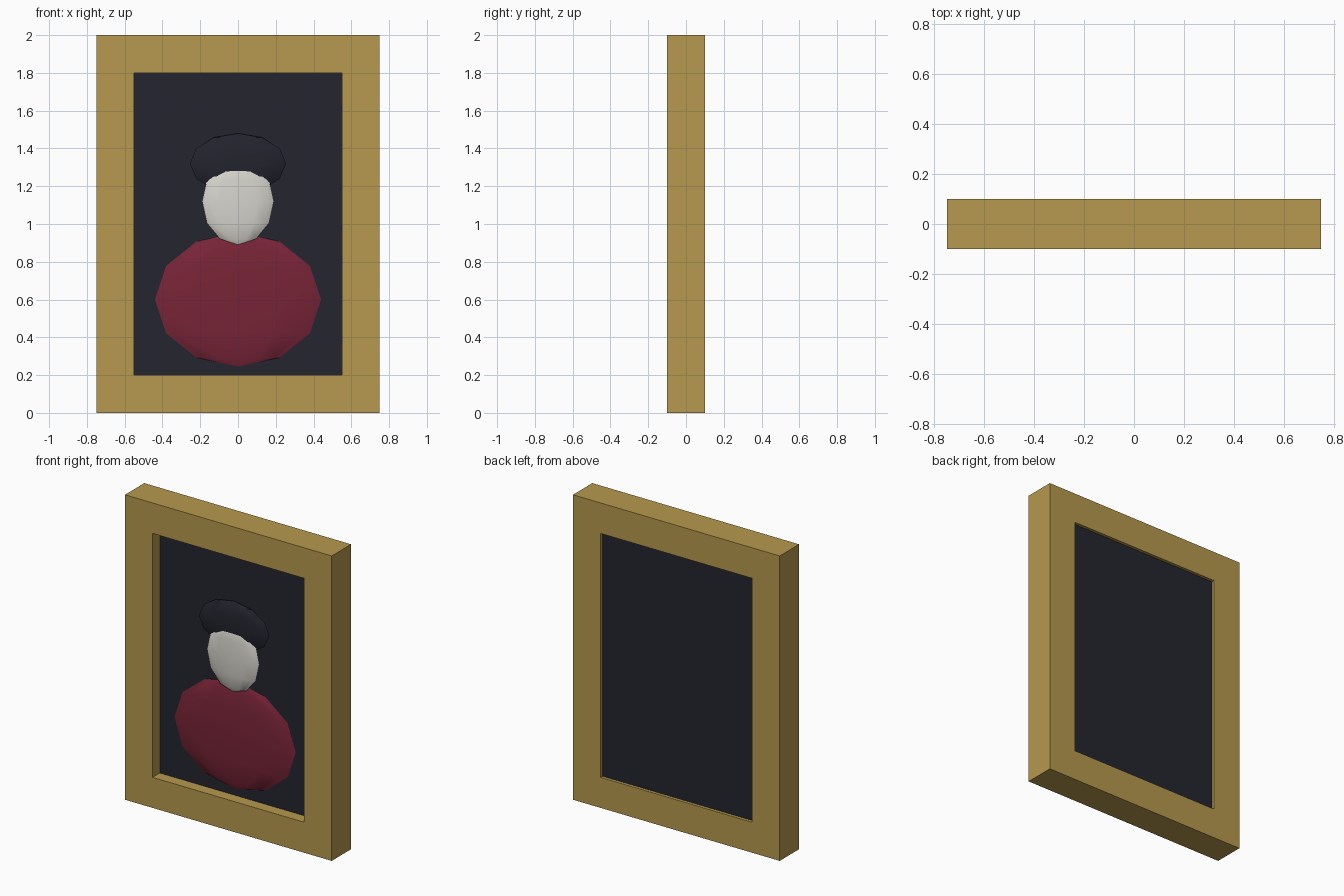
import bpy, bmesh, math

if "Cube" in bpy.data.objects:
    bpy.data.objects.remove(bpy.data.objects["Cube"])


def srgb(c):
    c /= 255
    return c / 12.92 if c <= 0.04045 else ((c + 0.055) / 1.055) ** 2.4


def material(name, r, g, b):
    m = bpy.data.materials.new(name)
    m.diffuse_color = (srgb(r), srgb(g), srgb(b), 1)
    m.use_nodes = True
    m.node_tree.nodes["Principled BSDF"].inputs["Base Color"].default_value = m.diffuse_color
    return m


gold = material("antique_gold", 183, 153, 78)
navy = material("dark_navy", 36, 37, 47)
black = material("hat_black", 34, 35, 45)
red = material("deep_red", 120, 36, 55)
pale = material("pale_skin", 215, 213, 205)


# Picture frame: rectangular ring with a full-depth opening
def rect(bm, hw, z0, z1, y):
    return [bm.verts.new((x, y, z)) for x, z in
            ((-hw, z0), (hw, z0), (hw, z1), (-hw, z1))]


bm = bmesh.new()
loops = [rect(bm, 0.75, 0, 2, -0.1), rect(bm, 0.55, 0.2, 1.8, -0.1),
         rect(bm, 0.55, 0.2, 1.8, 0.1), rect(bm, 0.75, 0, 2, 0.1)]
for k in range(4):
    a, b = loops[k], loops[(k + 1) % 4]
    for i in range(4):
        j = (i + 1) % 4
        bm.faces.new((a[i], a[j], b[j], b[i]))
bmesh.ops.recalc_face_normals(bm, faces=bm.faces)
mesh = bpy.data.meshes.new("picture_frame")
bm.to_mesh(mesh)
bm.free()
mesh.materials.append(gold)
frame = bpy.data.objects.new("picture_frame", mesh)
bpy.context.collection.objects.link(frame)

# Canvas panel set into the opening, deeper at the front than at the back
bpy.ops.mesh.primitive_cube_add(size=1, location=(0, 0.0275, 1))
canvas = bpy.context.object
canvas.name = "canvas"
canvas.scale = (1.1, 0.105, 1.6)
canvas.data.materials.append(navy)


# Portrait relief: flattened low-poly ellipsoids
def relief(name, y, z, radii, mat):
    bpy.ops.mesh.primitive_uv_sphere_add(segments=12, ring_count=6, radius=1,
                                         location=(0, y, z))
    ob = bpy.context.object
    ob.name = name
    ob.scale = radii
    bpy.ops.object.transform_apply(location=False, rotation=False, scale=True)
    ob.data.materials.append(mat)
    bpy.ops.object.shade_smooth_by_angle(angle=math.radians(30))


relief("torso", -0.03, 0.6, (0.44, 0.03, 0.355), red)
relief("head", -0.05, 1.12, (0.19, 0.03, 0.23), pale)
relief("hat", -0.04, 1.32, (0.255, 0.032, 0.16), black)
